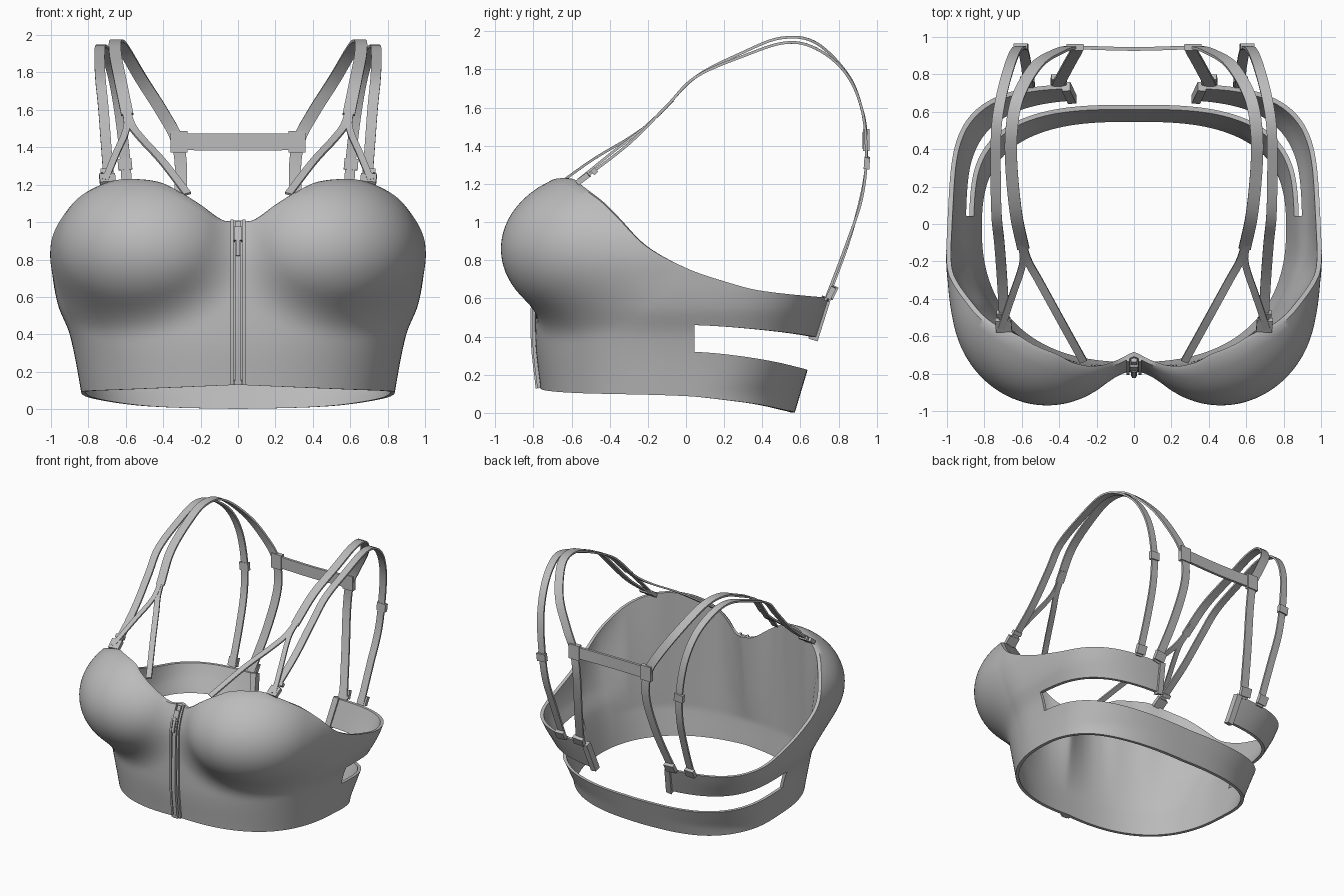
import bpy, math
from mathutils import Vector

if "Cube" in bpy.data.objects:
    bpy.data.objects.remove(bpy.data.objects["Cube"], do_unlink=True)

fabric = bpy.data.materials.new("grey fabric")
fabric.use_nodes = True
GREY = (0.5, 0.5, 0.5, 1)
fabric.diffuse_color = GREY
fabric.node_tree.nodes["Principled BSDF"].inputs["Base Color"].default_value = GREY


def smooth(keys, t):
    """Hermite interpolation through (t, value) keys."""
    t = min(max(t, keys[0][0]), keys[-1][0])
    i = 0
    while i < len(keys) - 2 and t > keys[i + 1][0]:
        i += 1

    def slope(j):
        a, b = keys[max(j - 1, 0)], keys[min(j + 1, len(keys) - 1)]
        return (b[1] - a[1]) / (b[0] - a[0])
    (t0, p), (t1, q) = keys[i], keys[i + 1]
    h = t1 - t0
    s = (t - t0) / h
    return (p * (2*s**3 - 3*s*s + 1) + slope(i) * (h * (s**3 - 2*s*s + s))
            + q * (3*s*s - 2*s**3) + slope(i + 1) * (h * (s**3 - s*s)))


def finish(name, verts, faces, mirror=False):
    mesh = bpy.data.meshes.new(name)
    mesh.from_pydata(verts, [], faces)
    mesh.materials.append(fabric)
    ob = bpy.data.objects.new(name, mesh)
    bpy.context.collection.objects.link(ob)
    if mirror:
        ob.modifiers.new("mirror", 'MIRROR').merge_threshold = 0.002
    bpy.ops.object.select_all(action='DESELECT')
    ob.select_set(True)
    bpy.context.view_layer.objects.active = ob
    bpy.ops.object.convert(target='MESH')
    bpy.ops.object.shade_smooth_by_angle(angle=math.radians(40))


# Body form: torso section by height, blended with a rounded cup
HALF_WIDTH = [(0, .83), (.1, .84), (.4, .9), (.55, .96), (.7, .99), (.85, 1.0), (1.0, .96), (1.23, .72)]
FRONT = [(0, .75), (.1, .76), (.4, .79), (.8, .77), (1.0, .70), (1.23, .6)]
# Edge heights by angle, from the centre front round to the back
TOP = [(0, 1.01), (.11, 1.01), (.27, 1.10), (.39, 1.16), (.55, 1.215), (.76, 1.23), (.88, 1.21),
       (1.08, 1.12), (1.21, 1.02), (1.37, .87), (1.57, .76), (1.77, .69), (1.96, .64), (2.3, .61), (3.2, .59)]
BOTTOM = [(0, .13), (.8, .105), (1.57, .088), (1.9, .06), (2.4, .015), (3.2, 0)]
SLOT_LOW = [(0, .32), (1.62, .32), (2.4, .24), (3.2, .22)]
SLOT_HIGH = [(0, .46), (1.62, .46), (2.4, .405), (3.2, .39)]
SLOT_START, BAND_END = 1.62, 2.70
THICK, BLEND = .025, .12


def body_radius(phi, z):
    w, front = smooth(HALF_WIDTH, z), smooth(FRONT, z)
    back = .57 + .3 * z
    n_back = min(4, 2.6 + 2.6 * max(0, z - .1))
    dx, dy = math.sin(phi), -math.cos(phi)
    depth, n = (front, 2.4) if dy < 0 else (back, n_back)
    if abs(dy) < .3:      # ease the section between front and back halves
        n = 2.4 + (n_back - 2.4) * (dy + .3) / .6
    torso = (abs(dx / w)**n + abs(dy / depth)**n)**(1 / n)

    def field(r):
        a = (r * torso - 1) * .8
        b = (math.sqrt(((r*dx - .465) / .51)**2 + ((r*dy + .42) / .55)**2 + ((z - .86) / .42)**2) - 1) * .45
        h = max(BLEND - abs(a - b), 0) / BLEND
        return min(a, b) - h * h * BLEND / 4
    r = 1.4
    while field(r) > 0 and r > .3:
        r -= .02
    lo, hi = r, r + .02
    for _ in range(12):
        mid = (lo + hi) / 2
        lo, hi = (lo, mid) if field(mid) > 0 else (mid, hi)
    return lo


def polar(phi, r, z):
    return Vector((r * math.sin(phi), -r * math.cos(phi), z))


def body_point(phi, z):
    return polar(phi, body_radius(phi, z), z)


def spread(a, b, n):
    return [a + (b - a) * i / n for i in range(n)]


# Bodice: cups, sides, lower band and open upper band, with a flat lining behind the padded cups
angles = spread(0, SLOT_START, 64) + spread(SLOT_START, BAND_END, 30) + spread(BAND_END, math.pi, 10) + [math.pi]
LOW, MID, HIGH = 8, 5, 24
rows = LOW + MID + HIGH + 1
outside, lining, faces = [], [], []
for phi in angles:
    levels = [smooth(k, phi) for k in (BOTTOM, SLOT_LOW, SLOT_HIGH, TOP)]
    heights = (spread(levels[0], levels[1], LOW) + spread(levels[1], levels[2], MID)
               + spread(levels[2], levels[3], HIGH) + [levels[3]])
    radii = [body_radius(phi, z) for z in heights]
    padding = min(1, max(0, (1.5 - phi) / .4))
    for z, r in zip(heights, radii):
        t = max(0, (z - levels[1]) / (levels[3] - levels[1]))
        straight = radii[LOW] + (radii[-1] - radii[LOW]) * t
        bulge = max(0, r - straight) * padding if t > 0 else 0
        outside.append(polar(phi, r, z))
        lining.append(polar(phi, r - THICK - bulge, z))
for c in range(len(angles) - 1):
    for r in range(rows - 1):
        in_slot = LOW <= r < LOW + MID and angles[c] >= SLOT_START - .001
        in_gap = r >= LOW + MID and angles[c] >= BAND_END - .001
        if not (in_slot or in_gap):
            a = c * rows + r
            faces.append((a, a + rows, a + rows + 1, a + 1))
edges = {(f[i], f[(i + 1) % 4]) for f in faces for i in range(4)}
N = len(outside)
rim = [(b, a, a + N, b + N) for a, b in edges
       if (b, a) not in edges and max(abs(outside[a].x), abs(outside[b].x)) > .001]
inner_faces = [tuple(v + N for v in reversed(f)) for f in faces]
finish("bodice", outside + lining, faces + inner_faces + rim, mirror=True)


def ribbon(name, points, width, thick, side=(1, 0, 0), mirror=True, steps=6):
    """Flat strap swept through points, its width lying along side."""
    keys = [(i, Vector(p)) for i, p in enumerate(points)]
    count = (len(points) - 1) * steps
    path = [smooth(keys, i / steps) for i in range(count + 1)]
    verts, faces = [], []
    for i, p in enumerate(path):
        tangent = (path[min(i + 1, count)] - path[max(i - 1, 0)]).normalized()
        s = Vector(side)
        s = (s - tangent * s.dot(tangent)).normalized()
        up = tangent.cross(s) * thick / 2
        s = s * width / 2
        verts += [p + s + up, p - s + up, p - s - up, p + s - up]
    for i in range(count):
        for j in range(4):
            a, b = 4 * i + j, 4 * i + (j + 1) % 4
            faces.append((a, b, b + 4, a + 4))
    faces += [(3, 2, 1, 0), tuple(4 * count + j for j in range(4))]
    finish(name, verts, faces, mirror)


# Shoulder straps
outer = [(.69, -.56, 1.21), (.705, -.3, 1.41), (.72, -.1, 1.61), (.735, .05, 1.76), (.74, .3, 1.87),
         (.735, .52, 1.94), (.71, .68, 1.91), (.67, .83, 1.79), (.635, .92, 1.6), (.605, .945, 1.35),
         (.59, .92, 1.12), (.575, .84, .88), (.565, .73, .59)]
inner = [(.592, -.13, 1.575), (.63, .05, 1.76), (.655, .3, 1.89), (.655, .5, 1.965), (.62, .68, 1.94),
         (.52, .85, 1.77), (.4, .925, 1.58), (.325, .945, 1.43), (.305, .935, 1.22), (.345, .86, .92),
         (.41, .74, .59)]
ribbon("outer_strap", outer, .055, .014)
ribbon("inner_strap", inner, .065, .014)
ribbon("fork_inner_branch", [(.27, -.735, 1.15), (.4, -.5, 1.32), (.51, -.3, 1.44), (.57, -.19, 1.52),
                             (.605, -.07, 1.635)], .042, .013)
ribbon("fork_outer_branch", [(.71, -.56, 1.225), (.65, -.38, 1.37), (.605, -.25, 1.47), (.593, -.17, 1.54),
                             (.615, -.07, 1.635)], .036, .013)

# Cross strap between the shoulder blades, with its end loops
ribbon("cross_strap", [(-.33, .945, 1.43), (0, .936, 1.428), (.33, .945, 1.43)], .09, .02, (0, 0, 1), False)
ribbon("cross_strap_loop", [(.27, .945, 1.43), (.36, .945, 1.43)], .115, .034, (0, 0, 1))

# Sliders and loops holding the straps
for name, a, b, w in [
        ("front_slider", (.695, -.57, 1.205), (.7, -.51, 1.25), .085),
        ("front_slider_bar", (.7, -.49, 1.255), (.7, -.47, 1.275), .07),
        ("back_slider", (.602, .946, 1.28), (.607, .95, 1.34), .075),
        ("outer_band_loop", (.568, .745, .6), (.572, .775, .66), .075),
        ("inner_band_loop", (.405, .755, .6), (.4, .785, .66), .085)]:
    ribbon(name, [a, b], w, .03, steps=1)

# Folded ends of the upper band
ends = [body_point(BAND_END, z) + Vector((.01, -.012, 0)) for z in (.385, .49, .605)]
ribbon("band_end", ends, .045, .05)


# Front zip: tape edges, teeth, slider and pull
def front_line(x, lift, z0, z1, n=10):
    heights = spread(z0, z1, n) + [z1]
    return [Vector((x, body_point(x / .75, z).y - lift, z)) for z in heights]


ribbon("zip_tape", front_line(.032, .004, .13, 1.01), .014, .024, steps=2)
ribbon("zip_teeth", front_line(0, .012, .135, 1.0), .03, .024, mirror=False, steps=2)
ribbon("zip_slider", front_line(0, .024, .9, .97, 2), .042, .03, mirror=False)
ribbon("zip_pull", front_line(0, .04, .82, .93, 3), .022, .012, mirror=False)
ribbon("zip_bottom_stop", front_line(0, .01, .13, .155, 1), .045, .03, mirror=False)
